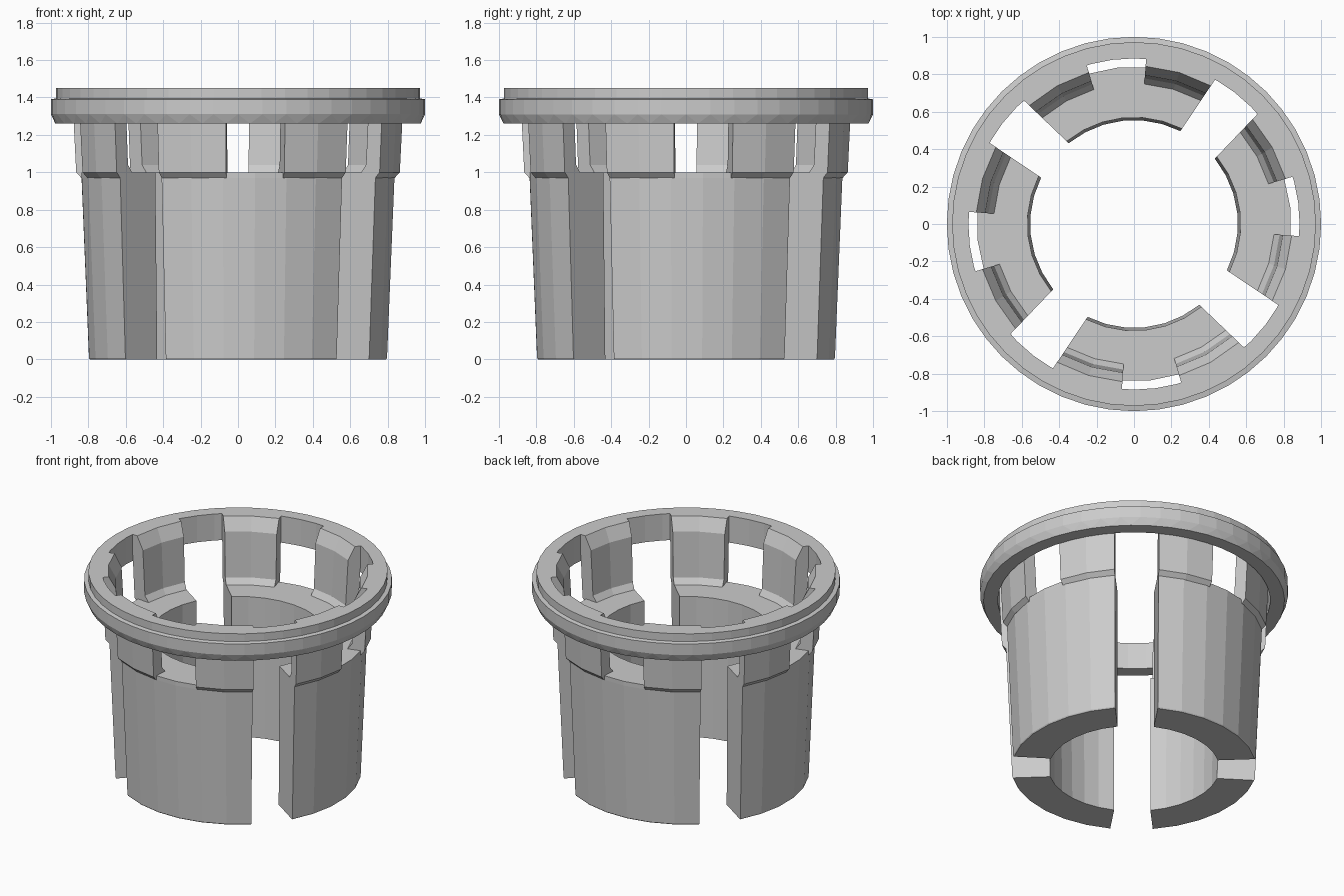
import bpy, bmesh
from math import asin, cos, sin, radians, pi

cube = bpy.data.objects.get("Cube")
if cube:
    bpy.data.objects.remove(cube, do_unlink=True)

TURN = radians(6.2)      # twist of the whole pattern
WINDOW = radians(10.4)   # half angle of a window

grey = bpy.data.materials.new("plain_grey")
grey.use_nodes = True
colour = (0.6, 0.6, 0.6, 1)
grey.diffuse_color = colour
grey.node_tree.nodes["Principled BSDF"].inputs["Base Color"].default_value = colour


def finish(bm, name):
    bmesh.ops.recalc_face_normals(bm, faces=bm.faces)
    mesh = bpy.data.meshes.new(name)
    bm.to_mesh(mesh)
    bm.free()
    mesh.materials.append(grey)
    obj = bpy.data.objects.new(name, mesh)
    bpy.context.collection.objects.link(obj)
    return obj


def polar(r, a, z):
    return (r * cos(a), r * sin(a), z)


def slot_edge(r):
    """Angle from a petal's centre to the slot, which widens outwards."""
    half_width = 0.118 + 0.086 * (r - 0.56)
    return pi / 4 - asin(half_width / r)


def sector(name, profile, start, end, centre, steps):
    """Sweep a closed (r, z) profile between two radius-dependent angles."""
    bm = bmesh.new()
    rows = []
    for i in range(steps + 1):
        t = i / steps
        rows.append([bm.verts.new(polar(r, centre + start(r) * (1 - t) + end(r) * t, z))
                     for r, z in profile])
    n = len(profile)
    for a, b in zip(rows, rows[1:]):
        for j in range(n):
            k = (j + 1) % n
            bm.faces.new((a[j], a[k], b[k], b[j]))
    bm.faces.new(rows[0])
    bm.faces.new(rows[-1])
    return finish(bm, name)


# Thick lower petals and the thin posts that carry the rim
petal = [(0.555, 0), (0.795, 0), (0.80, 0.008), (0.84, 0.97), (0.84, 1.0), (0.57, 1.0)]
post = [(0.75, 0.98), (0.83, 0.968), (0.84, 0.97), (0.867, 1.0), (0.88, 1.26),
        (0.89, 1.45), (0.845, 1.45), (0.797, 1.36), (0.78, 1.04), (0.75, 1.0)]
for q in range(4):
    centre = TURN + q * pi / 2
    sector(f"petal_{q + 1}", petal, lambda r: -slot_edge(r), slot_edge, centre, 6)
    sector(f"post_{q + 1}_a", post, lambda r: WINDOW, slot_edge, centre, 2)
    sector(f"post_{q + 1}_b", post, lambda r: -slot_edge(r), lambda r: -WINDOW, centre, 2)

# Rim ring, its faceted lower edge staggered by half a step
SEGMENTS = 48
rim = [(0.885, 1.26, 0), (0.978, 1.26, 0.5), (1.0, 1.31, 0), (1.0, 1.39, 0),
       (0.972, 1.395, 0), (0.972, 1.45, 0), (0.885, 1.45, 0)]
bm = bmesh.new()
loops = [[bm.verts.new(polar(r, 2 * pi * (i + shift) / SEGMENTS, z)) for i in range(SEGMENTS)]
         for r, z, shift in rim]
for j, low in enumerate(loops):
    high = loops[(j + 1) % len(loops)]
    for i in range(SEGMENTS):
        k = (i + 1) % SEGMENTS
        bm.faces.new((low[i], low[k], high[k], high[i]))
bmesh.ops.triangulate(bm, faces=bm.faces, quad_method='SHORT_EDGE')
finish(bm, "rim_ring")
